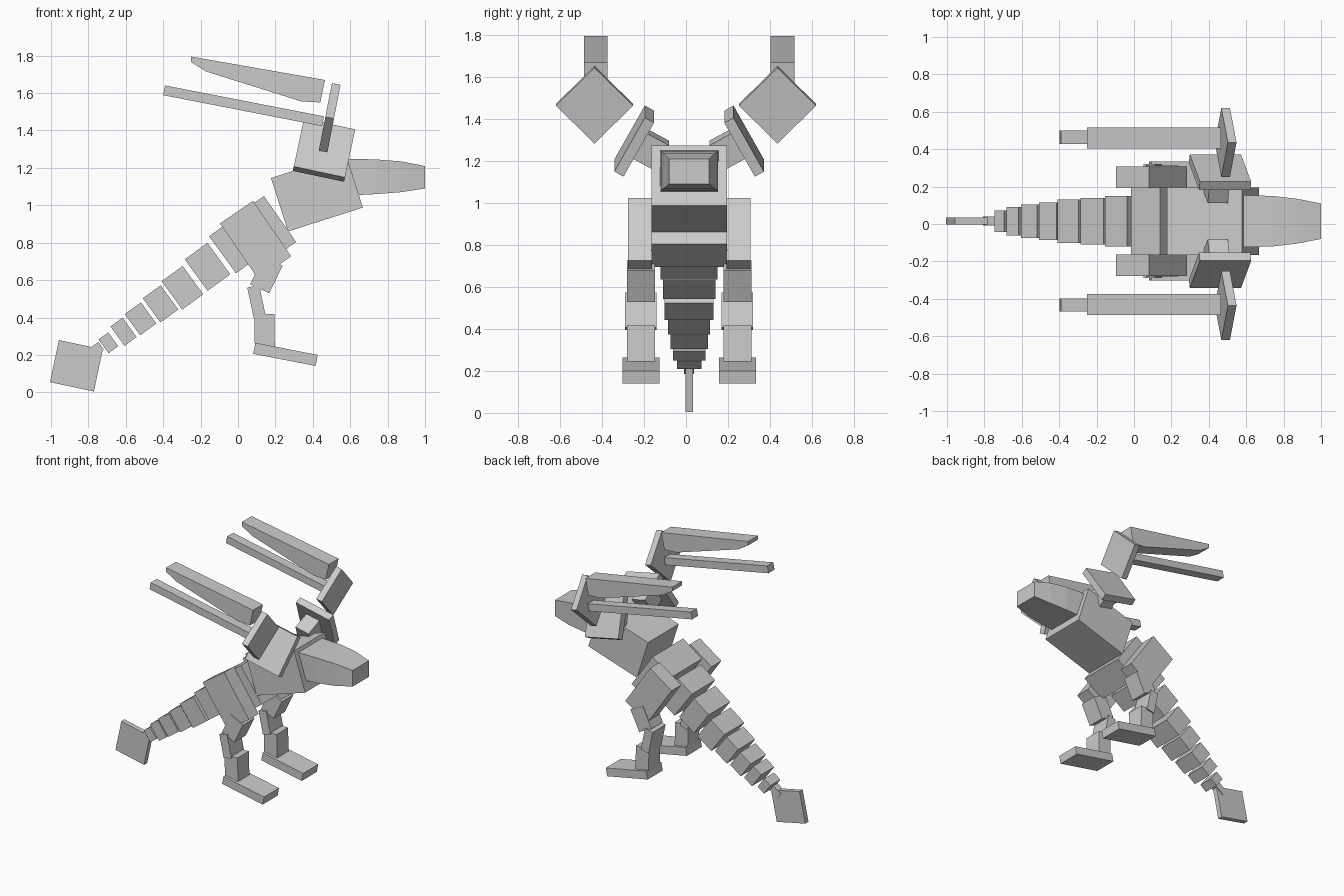
import bpy, bmesh
from math import radians
from mathutils import Matrix, Vector

cube = bpy.data.objects.get("Cube")
if cube:
    bpy.data.objects.remove(cube, do_unlink=True)

grey = bpy.data.materials.new("plain_grey")
grey.use_nodes = True
grey.diffuse_color = (0.6, 0.6, 0.6, 1)
grey.node_tree.nodes["Principled BSDF"].inputs["Base Color"].default_value = (0.6, 0.6, 0.6, 1)

MID = 0.015  # centre plane of the body
SIDES = (("right", -1), ("left", 1))


def finish(name, bm):
    bmesh.ops.recalc_face_normals(bm, faces=bm.faces)
    mesh = bpy.data.meshes.new(name)
    bm.to_mesh(mesh)
    bm.free()
    mesh.materials.append(grey)
    obj = bpy.data.objects.new(name, mesh)
    bpy.context.collection.objects.link(obj)
    return obj


def box(name, centre, size, pitch=0, roll=0, offset=(0, 0, 0)):
    """Box with its nose raised by pitch, after a roll about its own length."""
    bm = bmesh.new()
    bmesh.ops.create_cube(bm, size=1)
    m = (Matrix.Translation(centre) @ Matrix.Rotation(radians(-pitch), 4, 'Y')
         @ Matrix.Rotation(radians(roll), 4, 'X') @ Matrix.Translation(offset)
         @ Matrix.Diagonal((*size, 1)))
    bm.transform(m)
    return finish(name, bm)


def prism(name, profile, y, width):
    """Side profile extruded across the body."""
    bm = bmesh.new()
    face = bm.faces.new([bm.verts.new((x, y - width / 2, z)) for x, z in profile])
    out = bmesh.ops.extrude_face_region(bm, geom=[face])
    moved = [v for v in out["geom"] if isinstance(v, bmesh.types.BMVert)]
    bmesh.ops.translate(bm, verts=moved, vec=Vector((0, width, 0)))
    return finish(name, bm)


def loft(name, sections):
    """Rectangular sections (x, half width, bottom, top) joined end to end."""
    bm = bmesh.new()
    rings = [[bm.verts.new((x, MID + s * w, z)) for s, z in ((-1, lo), (1, lo), (1, hi), (-1, hi))]
             for x, w, lo, hi in sections]
    for a, b in zip(rings, rings[1:]):
        for i in range(4):
            j = (i + 1) % 4
            bm.faces.new((a[i], a[j], b[j], b[i]))
    bm.faces.new(rings[0])
    bm.faces.new(rings[-1])
    return finish(name, bm)


# Body and head
box("chest", (0.422, MID, 1.067), (0.42, 0.36, 0.30), 17.7)
box("pelvis", (0.147, MID, 0.872), (0.19, 0.36, 0.30), 35)
loft("head", [(0.55, 0.14, 1.05, 1.25), (0.74, 0.135, 1.06, 1.245),
              (0.87, 0.12, 1.07, 1.235), (1.0, 0.095, 1.09, 1.21)])

# Tail: x, z, length, height, width
tail = [(-0.024, 0.778, 0.145, 0.245, 0.272), (-0.163, 0.671, 0.15, 0.208, 0.25),
        (-0.297, 0.559, 0.139, 0.187, 0.234), (-0.414, 0.473, 0.118, 0.16, 0.2),
        (-0.521, 0.393, 0.107, 0.14, 0.18), (-0.612, 0.324, 0.08, 0.128, 0.154),
        (-0.693, 0.265, 0.064, 0.091, 0.116), (-0.762, 0.227, 0.075, 0.05, 0.048)]
for i, (x, z, length, height, width) in enumerate(tail):
    box(f"tail_segment_{i + 1}", (x, MID, z), (length, width, height), 36)
box("tail_fin", (-0.864, MID, 0.142), (0.24, 0.037, 0.23), -12)

for side, s in SIDES:
    # Leg
    leg = MID + s * 0.23
    box(f"{side}_hip", (0.094, MID + s * 0.235, 0.815), (0.214, 0.115, 0.36), 34.5)
    box(f"{side}_knee", (0.152, leg, 0.628), (0.113, 0.134, 0.165), -26)
    box(f"{side}_upper_shin", (0.099, leg, 0.484), (0.065, 0.15, 0.17), 12)
    box(f"{side}_lower_shin", (0.142, leg, 0.324), (0.107, 0.134, 0.19), 1)
    box(f"{side}_foot", (0.254, leg, 0.203), (0.34, 0.176, 0.06), -11)

    # Shoulder plate with the peg that joins it to the chest
    shoulder = (0.46, MID + s * 0.262, 1.295)
    box(f"{side}_shoulder_plate", shoulder, (0.28, 0.05, 0.30), -12, s * 29)
    box(f"{side}_shoulder_peg", shoulder, (0.11, 0.13, 0.14), -12, s * 29, (-0.01, -s * 0.085, 0))

    # Wing: diamond plate, upper blade and lower rod
    box(f"{side}_wing_plate", (0.49, s * 0.436, 1.468), (0.047, 0.26, 0.26), -11, 45)
    prism(f"{side}_wing_blade", [(-0.25, 1.795), (0.465, 1.67), (0.44, 1.55), (0.34, 1.555),
                                 (-0.17, 1.715), (-0.25, 1.765)], MID + s * 0.445, 0.114)
    box(f"{side}_wing_rod", (0.03, MID + s * 0.449, 1.532), (0.865, 0.07, 0.053), -11)
